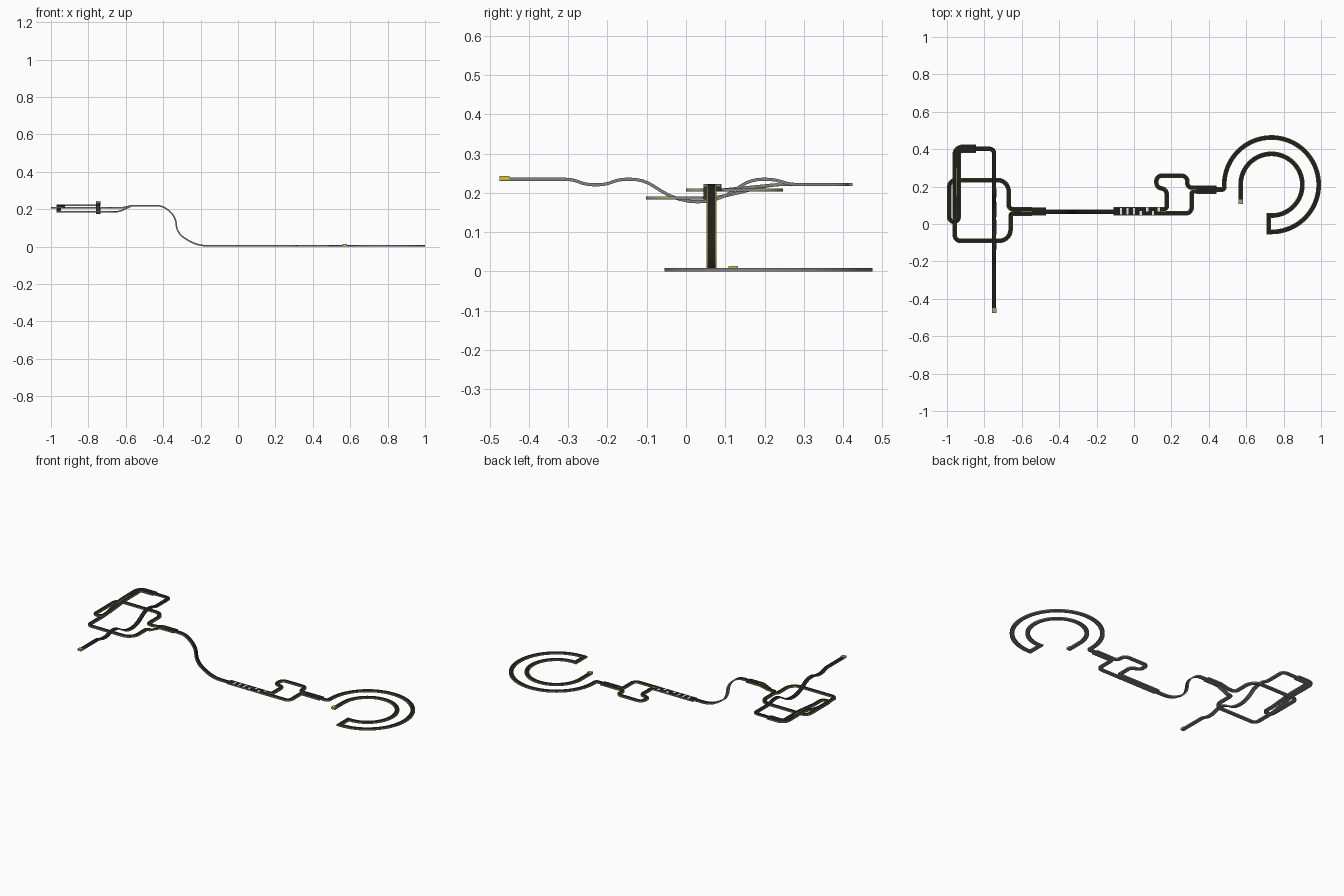
import bpy, bmesh, math
from mathutils import Vector

if "Cube" in bpy.data.objects:
    bpy.data.objects.remove(bpy.data.objects["Cube"])


def material(name, rgb):
    m = bpy.data.materials.new(name)
    m.diffuse_color = (*rgb, 1)
    m.use_nodes = True
    m.node_tree.nodes["Principled BSDF"].inputs["Base Color"].default_value = m.diffuse_color
    return m


ASPHALT, YELLOW, GREY, WHITE, SAND = range(5)
MATS = [material("asphalt", (.013, .013, .013)), material("yellow edge", (.68, .54, .02)),
        material("grey concrete", (.23, .23, .23)), material("white paint", (.85, .85, .85)),
        material("sand", (.4, .36, .2))]
G = .004       # centre height of the ground-level track
H = .004       # half thickness
W = .024       # single lane width
D = .045       # double lane width


def finish(name, bm):
    me = bpy.data.meshes.new(name)
    bm.to_mesh(me)
    bm.free()
    for m in MATS:
        me.materials.append(m)
    ob = bpy.data.objects.new(name, me)
    bpy.context.collection.objects.link(ob)
    return ob


def rounded(points):
    """Polyline of (x, y, z, radius) with every corner turned into an arc."""
    p = [Vector(q[:3]) for q in points]
    out = [p[0]]
    for i in range(1, len(p) - 1):
        a, b = p[i - 1] - p[i], p[i + 1] - p[i]
        u, v = a.normalized(), b.normalized()
        half = u.angle(v) / 2
        r = points[i][3]
        if r == 0 or half > math.pi / 2 - .002:
            out.append(p[i])
            continue
        d = min(r / math.tan(half), .499 * a.length, .499 * b.length)
        r = d * math.tan(half)
        c = p[i] + (u + v).normalized() * (r / math.sin(half))
        s, e = (p[i] + u * d - c).normalized(), (p[i] + v * d - c).normalized()
        n = max(4, int((math.pi - 2 * half) / .13))
        out += [c + s.slerp(e, k / n) * r for k in range(n + 1)]
    out.append(p[-1])
    return [q for i, q in enumerate(out) if i == 0 or (q - out[i - 1]).length > 1e-5]


def track(name, points, width=W, sides=YELLOW, stripe=.0025):
    """Flat road strip with painted edges swept along a rounded path."""
    path = rounded(points)
    bm = bmesh.new()
    w, s = width / 2, width / 2 - stripe
    profile = [(-w, -H), (-w, .001), (-w, H), (-s, H), (s, H), (w, H), (w, .001), (w, -H)]
    edge = YELLOW if stripe > .001 else ASPHALT
    rings, side = [], None
    for i, p in enumerate(path):
        t0 = (p - path[max(i - 1, 0)]).normalized()
        t1 = (path[min(i + 1, len(path) - 1)] - p).normalized()
        t = (t0 + t1).normalized()
        flat = Vector((t.y, -t.x, 0))
        if flat.length > .15 or side is None:      # keep the side through steep parts
            side = flat.normalized()
        up = side.cross(t)
        miter = 1
        if 0 < i < len(path) - 1:
            miter = 1 / max(.6, math.cos(t0.angle(t1) / 2))
        rings.append([bm.verts.new(p + side * a * miter + up * b) for a, b in profile])
    for i, (r0, r1) in enumerate(zip(rings, rings[1:])):
        # upper half of the side is yellow in the bends only
        rim = sides if (path[i + 1] - path[i]).length < .03 else GREY
        colours = [GREY, rim, edge, ASPHALT, edge, rim, GREY, GREY]
        for k in range(8):
            j = (k + 1) % 8
            bm.faces.new((r0[k], r0[j], r1[j], r1[k])).material_index = colours[k]
    for r in (rings[0], rings[-1]):
        bm.faces.new(r).material_index = GREY
    bmesh.ops.recalc_face_normals(bm, faces=bm.faces[:])
    return finish(name, bm)


def box(name, x0, x1, y0, y1, z0, z1, side, top):
    bm = bmesh.new()
    bmesh.ops.create_cube(bm, size=1)
    bm.normal_update()
    for f in bm.faces:
        f.material_index = top if f.normal.z > .5 else side
    for v in bm.verts:
        v.co = ((x0 + x1) / 2 + v.co.x * (x1 - x0), (y0 + y1) / 2 + v.co.y * (y1 - y0),
                (z0 + z1) / 2 + v.co.z * (z1 - z0))
    return finish(name, bm)


def arc(cx, cy, r, a0, a1, n=64):
    return [(cx + r * math.cos(math.radians(a0 + (a1 - a0) * k / n)),
             cy + r * math.sin(math.radians(a0 + (a1 - a0) * k / n)), G, 0) for k in range(n + 1)]


# Start straight with painted grid slots
track("start_straight", [(-.11, .068, G, 0), (.145, .068, G, 0)], D)
for i, x in enumerate((-.075, -.04, -.005)):
    box("grid_slot", x, x + .01, .05, .086, .007, .0085, WHITE, WHITE)
for i, x in enumerate((.03, .065, .095, .125)):
    y = .079 if i % 2 else .06
    box("grid_line", x, x + .013, y - .011, y + .009, .007, .0085, WHITE, WHITE)

# Two lanes splitting around the right-hand chicane, then merging
track("upper_chicane", [(.145, .079, G, 0), (.175, .079, G, .025), (.175, .185, G, .03),
                        (.12, .195, G, .03), (.12, .258, G, .028), (.285, .258, G, .03),
                        (.285, .194, G, .028), (.335, .194, G, 0)])
track("lower_chicane", [(.145, .057, G, 0), (.308, .057, G, .03), (.308, .174, G, .03),
                        (.335, .174, G, 0)])
track("merge_straight", [(.335, .184, G, 0), (.44, .184, G, 0)], D)

# Double ring at the right end
track("ring", [(.44, .184, G, 0), (.4825, .184, G, .03)] + arc(.735, .21, .2525, 180, -90)
      + [(.72, -.0425, G, 0), (.72, .045, G, 0)] + arc(.735, .21, .165, -90, 180)
      + [(.57, .11, G, 0)], .025, GREY)
box("ring_end_plate", .558, .582, .108, .132, .002, .014, YELLOW, SAND)

# Steep S-shaped ramp
track("ramp", [(-.11, .065, G, 0), (-.22, .065, G, .2), (-.325, .065, .07, .09),
               (-.335, .065, .16, .09), (-.4, .065, .219, .1), (-.475, .065, .219, 0)],
      .025, GREY, .0018)

# Raised double straight that splits into two levels
track("upper_straight", [(-.47, .067, .219, 0), (-.545, .067, .219, 0)], D)
track("upper_loop", [(-.545, .078, .219, 0), (-.565, .078, .219, .1), (-.62, .078, .207, .1),
                     (-.67, .078, .207, .025), (-.67, .235, .207, .06),
                     (-.9875, .235, .207, .035), (-.9875, .012, .207, .024),
                     (-.9375, .012, .207, .024), (-.9375, .09, .207, .2),
                     (-.9375, .24, .2215, .2), (-.9375, .3, .2215, 0)])
track("lower_loop", [(-.545, .056, .219, 0), (-.565, .056, .219, .1), (-.635, .056, .187, .1),
                     (-.66, .056, .187, .02), (-.66, -.09, .187, .06),
                     (-.958, -.09, .187, .03), (-.958, .08, .187, .3),
                     (-.958, .22, .2215, .3), (-.958, .3, .2215, 0)])
track("corner_double", [(-.948, .3, .2215, 0), (-.948, .402, .2215, .03),
                        (-.845, .402, .2215, 0)], D)

# Long wavy straight crossing over both loops
Z = .2345
wave = [(.265, .221), (.225, Z), (.165, Z), (.08, .177), (-.02, .177), (-.11, Z), (-.17, Z),
        (-.205, .2205), (-.255, .2205), (-.29, Z)]
track("wavy_straight", [(-.845, .402, .2215, 0), (-.748, .402, .2215, .025)]
      + [(-.748, y, z, .5) for y, z in wave] + [(-.748, -.475, Z, 0)], .023, GREY, .0008)
box("straight_end_plate", -.76, -.736, -.475, -.45, .2325, .2425, YELLOW, SAND)
